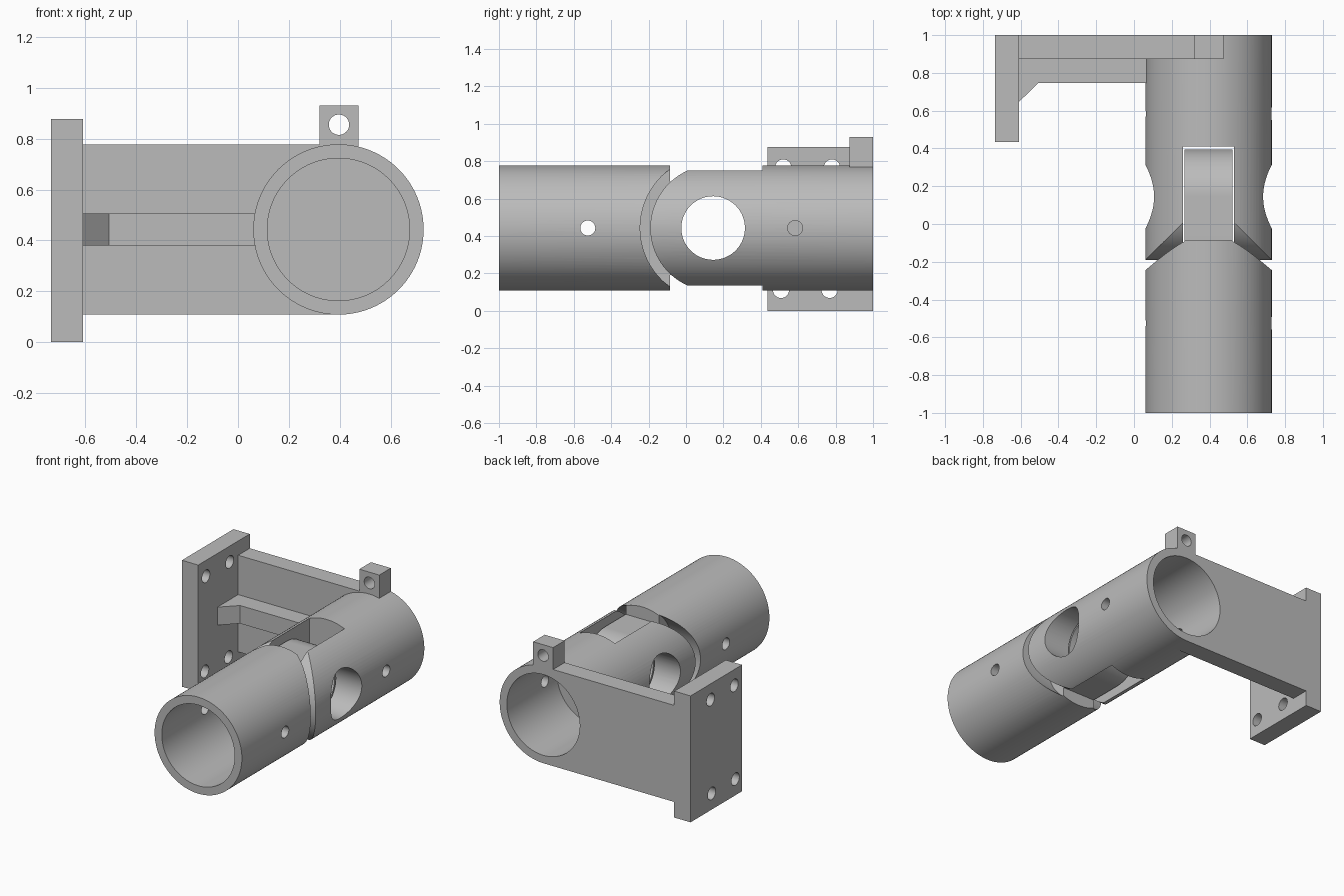
import bpy, bmesh
from math import cos, sin, pi

if "Cube" in bpy.data.objects:
    bpy.data.objects.remove(bpy.data.objects["Cube"])

AX, AZ = 0.395, 0.443      # tube axis
R, BORE = 0.335, 0.28      # tube radii
PIVOT = 0.145              # y of the hinge axis

grey = bpy.data.materials.new("plain grey")
grey.use_nodes = True
colour = (0.5, 0.5, 0.5, 1)
grey.diffuse_color = colour
grey.node_tree.nodes["Principled BSDF"].inputs["Base Color"].default_value = colour


def arc(u, v, r, start=0, sweep=2 * pi, n=96):
    """Points on an arc; a full circle does not repeat its first point."""
    count = n if sweep >= 2 * pi else n + 1
    return [(u + r * cos(start + sweep * i / n), v + r * sin(start + sweep * i / n))
            for i in range(count)]


def prism(name, points, axis, lo, hi):
    """Extrude a profile along x (points are y, z), y (x, z) or z (x, y)."""
    place = {"x": lambda u, v, w: (w, u, v),
             "y": lambda u, v, w: (u, w, v),
             "z": lambda u, v, w: (u, v, w)}[axis]
    bm = bmesh.new()
    ends = [[bm.verts.new(place(u, v, w)) for u, v in points] for w in (lo, hi)]
    for ring in ends:
        bm.faces.new(ring)
    for i in range(len(points)):
        j = (i + 1) % len(points)
        bm.faces.new((ends[0][i], ends[0][j], ends[1][j], ends[1][i]))
    bmesh.ops.recalc_face_normals(bm, faces=bm.faces)
    mesh = bpy.data.meshes.new(name)
    bm.to_mesh(mesh)
    bm.free()
    mesh.materials.append(grey)
    obj = bpy.data.objects.new(name, mesh)
    bpy.context.collection.objects.link(obj)
    return obj


def box(name, x, y, z):
    return prism(name, [(x[0], y[0]), (x[1], y[0]), (x[1], y[1]), (x[0], y[1])], "z", *z)


def combine(body, tool, operation):
    """Apply a boolean and discard the tool."""
    mod = body.modifiers.new("shape", "BOOLEAN")
    mod.object, mod.operation, mod.solver = tool, operation, "EXACT"
    bpy.context.view_layer.objects.active = body
    bpy.ops.object.modifier_apply(modifier=mod.name)
    tool.hide_render = True
    bpy.data.objects.remove(tool)


def add(body, tool):
    combine(body, tool, "UNION")


def cut(body, tool):
    combine(body, tool, "DIFFERENCE")


def cross_hole(body, y, z, r, lo=-1, hi=1, n=48):
    cut(body, prism("hole_cutter", arc(y, z, r, n=n), "x", lo, hi))


def finger(name, r, end, lo, hi):
    """Slab rounded about the hinge axis; end is the y of its square end."""
    turn = pi / 2 if end > PIVOT else -pi / 2
    points = arc(PIVOT, AZ, r, turn, pi)
    return prism(name, points + [(end, points[-1][1]), (end, points[0][1])], "x", lo, hi)


# Front tube: blind bore, hollowed shoulders and a central hinge tongue
front = prism("front_tube", arc(AX, AZ, R), "y", -1, -0.085)
cut(front, prism("bore_cutter", arc(AX, AZ, BORE), "y", -1.1, -0.34))
for lo, hi in ((AX - 0.5, AX - 0.127), (AX + 0.127, AX + 0.5)):
    cut(front, prism("shoulder_cutter", arc(PIVOT, AZ, 0.39, n=128), "x", lo, hi))
add(front, finger("tongue", 0.25, -0.28, AX - 0.127, AX + 0.127))
cross_hole(front, PIVOT, AZ, 0.17, n=80)
cross_hole(front, -0.525, AZ, 0.04)

# Rear tube: rounded fork
rear = prism("rear_tube_and_bracket", arc(AX, AZ, R), "y", -0.3, 1)
combine(rear, finger("fork_outline", R + 0.001, 1.2, AX - 0.5, AX + 0.5), "INTERSECT")
cut(rear, box("slot_cutter", (AX - 0.135, AX + 0.135), (-0.5, 0.41), (-0.2, 1.2)))

# Bracket: arm, rib with gusset, end plate and ear
PLATE = -0.61
add(rear, box("arm", (PLATE - 0.05, AX), (0.873, 1), (AZ - R, AZ + R)))
add(rear, prism("rib", [(PLATE - 0.05, 0.9), (PLATE - 0.05, 0.645), (PLATE, 0.645),
                        (-0.507, 0.747), (0.2, 0.747), (0.2, 0.9)], "z", 0.38, 0.505))
add(rear, box("end_plate", (-0.735, PLATE), (0.435, 1), (0, 0.877)))
add(rear, box("ear", (AX - 0.075, AX + 0.078), (0.873, 1), (0.74, 0.93)))

# Bores and bolt holes
cut(rear, prism("bore_cutter", arc(AX, AZ, BORE), "y", 0.45, 1.1))
cut(rear, prism("ear_cutter", arc(AX + 0.002, 0.855, 0.04, n=48), "y", 0.8, 1.1))
cross_hole(rear, PIVOT, AZ, 0.17, 0, 1, n=80)
cross_hole(rear, 0.583, AZ, 0.04, 0, 1)
for y, z in ((0.52, 0.767), (0.78, 0.767), (0.508, 0.112), (0.768, 0.112)):
    cross_hole(rear, y, z, 0.043, -0.9, -0.5)

# Smooth the round walls and keep the machined edges crisp
for obj in (front, rear):
    bpy.ops.object.select_all(action="DESELECT")
    obj.select_set(True)
    bpy.context.view_layer.objects.active = obj
    bpy.ops.object.shade_smooth_by_angle(angle=pi / 6)
